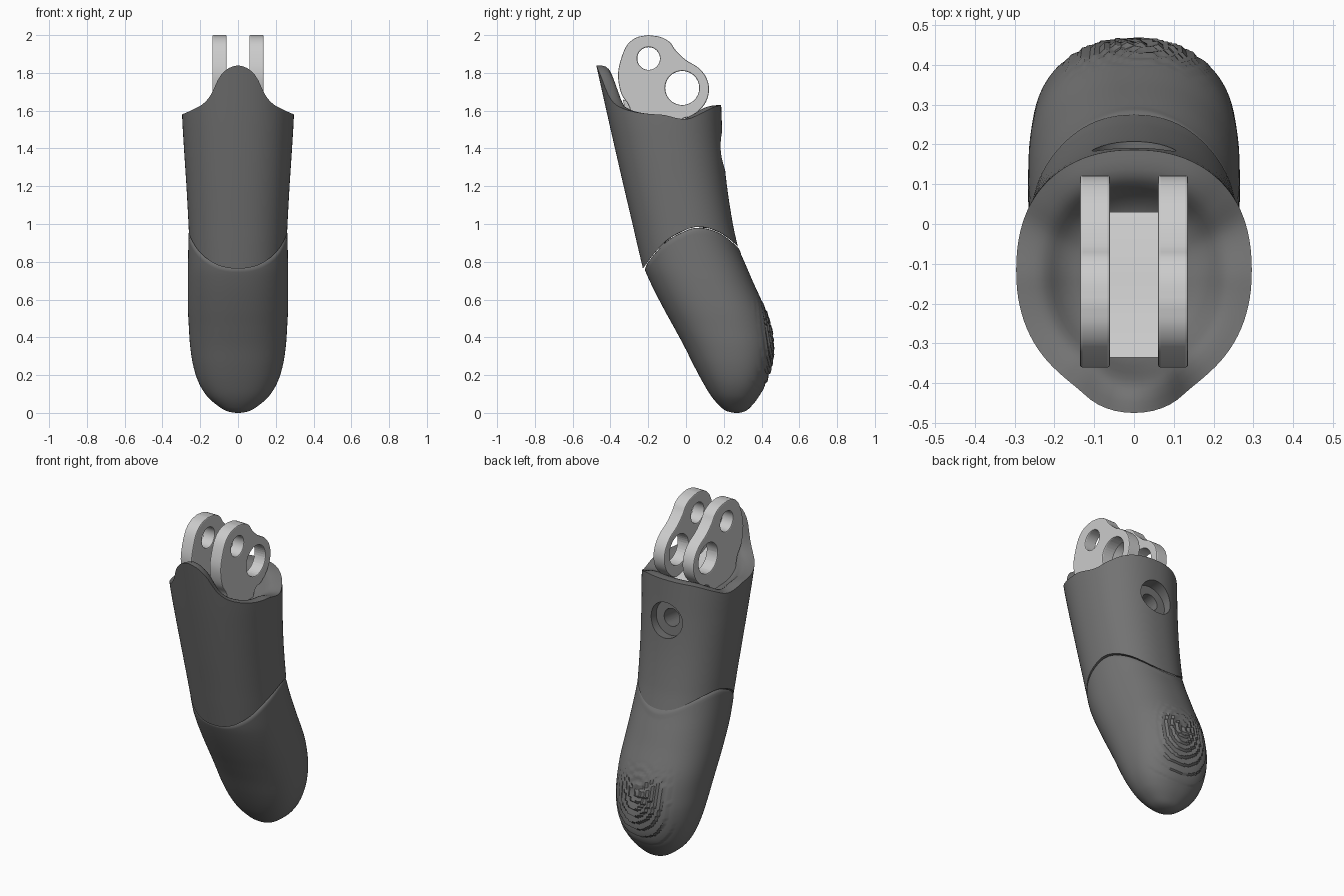
import bpy, bmesh, math
from mathutils import Vector, Matrix

if "Cube" in bpy.data.objects:
    bpy.data.objects.remove(bpy.data.objects["Cube"])

dark = bpy.data.materials.new("dark_shell")
dark.diffuse_color = (0.17, 0.17, 0.17, 1)
dark.use_nodes = True
dark.node_tree.nodes["Principled BSDF"].inputs["Base Color"].default_value = dark.diffuse_color


def curve(pts):
    """Smooth interpolation through (t, value...) rows, clamped at the ends."""
    n = len(pts)

    def slope(i, k):
        a, b = pts[max(i - 1, 0)], pts[min(i + 1, n - 1)]
        return (b[k] - a[k]) / (b[0] - a[0])

    def f(t):
        t = min(max(t, pts[0][0]), pts[-1][0])
        i = next(j for j in range(n - 1) if t <= pts[j + 1][0])
        a, b = pts[i], pts[i + 1]
        h = b[0] - a[0]
        u = (t - a[0]) / h
        out = [a[k] * (1 + 2 * u) * (1 - u) ** 2 + b[k] * u * u * (3 - 2 * u)
               + h * slope(i, k) * u * (1 - u) ** 2 - h * slope(i + 1, k) * u * u * (1 - u)
               for k in range(1, len(a))]
        return out if len(out) > 1 else out[0]
    return f


def section_point(sec, a, z, n=2.25):
    """Point on the superelliptic section at height z."""
    y0, y1, w = sec(z)
    c, s = math.cos(a), math.sin(a)
    x = w * math.copysign(abs(c) ** (2 / n), c)
    y = (y0 + y1) / 2 + (y1 - y0) / 2 * math.copysign(abs(s) ** (2 / n), s)
    return x, y


def rim(sec, a, height, z):
    """Height where the wall at angle a meets the surface height(x, y)."""
    for _ in range(30):
        z = 0.5 * z + 0.5 * height(*section_point(sec, a, z))
    return z


def cap(ring, s, cy, zf):
    return [(p[0] * s, cy + (p[1] - cy) * s, zf(p, cy + (p[1] - cy) * s)) for p in ring]


def finish(ob, angle=40):
    bpy.ops.object.select_all(action='DESELECT')
    ob.select_set(True)
    bpy.context.view_layer.objects.active = ob
    for m in list(ob.modifiers):
        bpy.ops.object.modifier_apply(modifier=m.name)
    bpy.ops.object.shade_smooth_by_angle(angle=math.radians(angle))


def to_object(name, bm, mat=None):
    bmesh.ops.recalc_face_normals(bm, faces=bm.faces)
    me = bpy.data.meshes.new(name)
    bm.to_mesh(me)
    bm.free()
    ob = bpy.data.objects.new(name, me)
    bpy.context.collection.objects.link(ob)
    if mat:
        me.materials.append(mat)
    return ob


def skin(name, rings, mat):
    bm = bmesh.new()
    vs = [[bm.verts.new(p) for p in r] for r in rings]
    n = len(vs[0])
    for a, b in zip(vs, vs[1:]):
        for i in range(n):
            bm.faces.new((a[i], a[(i + 1) % n], b[(i + 1) % n], b[i]))
    bm.faces.new(vs[0])
    bm.faces.new(vs[-1])
    return to_object(name, bm, mat)


def prism(name, prof, x0, x1):
    """Side profile (y, z) extruded across x."""
    bm = bmesh.new()
    f = bm.faces.new([bm.verts.new((x0, y, z)) for y, z in prof])
    r = bmesh.ops.extrude_face_region(bm, geom=[f])
    bmesh.ops.translate(bm, vec=(x1 - x0, 0, 0),
                        verts=[g for g in r['geom'] if isinstance(g, bmesh.types.BMVert)])
    return to_object(name, bm)


def drill(ob, loc, axis, radius, depth):
    bm = bmesh.new()
    q = Vector(axis).to_track_quat('Z', 'Y').to_matrix().to_4x4()
    bmesh.ops.create_cone(bm, cap_ends=True, segments=40, radius1=radius, radius2=radius,
                          depth=depth, matrix=Matrix.Translation(loc) @ q)
    cutter = to_object("cutter", bm)
    cutter.hide_render = True
    m = ob.modifiers.new("hole", 'BOOLEAN')
    m.operation, m.object, m.solver = 'DIFFERENCE', cutter, 'EXACT'
    finish(ob)
    bpy.data.objects.remove(cutter)


# Joint line between the two segments, seen from the side
arch = curve([(-.26, .72), (-.22, .775), (-.18, .83), (-.1, .915), (0, .97), (.06, .985),
              (.13, .975), (.2, .943), (.27, .885), (.3, .85)])

# Fingertip: sections front y, back y, half width
tip_rows = [(0, .27, .27, 0), (.01, .215, .315, .06), (.04, .175, .35, .11), (.09, .133, .388, .165),
            (.16, .09, .425, .208), (.25, .042, .453, .237), (.35, -.008, .463, .253),
            (.45, -.062, .45, .26), (.55, -.117, .42, .265), (.7, -.193, .352, .266),
            (.77, -.222, .322, .265), (.88, -.25, .275, .263), (1, -.275, .235, .26)]
tip_curve = curve([(math.sqrt(r[0]),) + r[1:] for r in tip_rows])
tip_sec = lambda z: tip_curve(math.sqrt(max(z, 0)))


def ridge(x, y, z):
    """Fingerprint ridges on the pad."""
    ax, az = abs(x) / .2, abs(z - .36) / .25
    mask = max(0, 1 - ax ** 4) * max(0, 1 - az ** 4) if ax < 1 and az < 1 and y > .2 else 0
    d = math.hypot(x - .02, (z - .43) / 1.4) + .012 * math.sin(14 * x + 9 * z)
    return mask * .014 * ((d / .034) % 1.0 - .5)


N, ROWS = 128, 120
angles = [2 * math.pi * i / N for i in range(N)]
tops = [rim(tip_sec, a, lambda x, y: arch(y) - .022, .85) for a in angles]
rings = []
for j in range(1, ROWS + 1):
    ring = []
    for a, zt in zip(angles, tops):
        z = zt * (j / ROWS) ** 2
        x, y = section_point(tip_sec, a, z)
        ring.append((x, y + ridge(x, y, z), z))
    rings.append(ring)
rings += [cap(rings[ROWS - 1], s, .03, lambda p, y: arch(y) - d)
          for s, d in ((.985, .012), (.96, .006), (.85, .005), (.65, .005), (.4, .005), (.1, .005))]
finish(skin("fingertip", rings, dark), 35)

# Middle segment
mid_sec = curve([(.7, -.213, .32, .25), (.9, -.26, .27, .258), (1.0, -.283, .248, .262),
                 (1.2, -.33, .217, .273), (1.4, -.376, .197, .286), (1.58, -.417, .188, .296),
                 (1.85, -.477, .18, .298)])
tab = curve([(0, 1.84), (.05, 1.825), (.1, 1.775), (.14, 1.69), (.18, 1.64), (.23, 1.61), (.3, 1.578)])
back = curve([(-.12, 1.578), (0, 1.555), (.08, 1.585), (.15, 1.62), (.19, 1.63)])
top_height = lambda x, y: back(y) if y > -.118 else tab(abs(x))
falloff = curve([(0, 0), (.4, .12), (.55, .25), (.65, .5), (.75, .85), (.85, .98), (1, 1)])

A = 96
angles = [2 * math.pi * i / A for i in range(A)]
ends = [(rim(mid_sec, a, lambda x, y: arch(y), .85), rim(mid_sec, a, top_height, 1.6)) for a in angles]
wall = []
for j in range(41):
    zs = [b + (t - b) * j / 40 for b, t in ends]
    wall.append([(*section_point(mid_sec, a, z), z) for a, z in zip(angles, zs)])
under = [cap(wall[0], s, .03, lambda p, y: arch(y)) for s in (.1, .4, .65, .85, .97)]
dish = [cap(wall[-1], s, -.14, lambda p, y: 1.5 + (p[2] - 1.5) * falloff(s))
        for s in (.97, .92, .85, .8, .75, .7, .65, .58, .5, .35, .1)]
middle = skin("middle_segment", under + wall + dish, dark)

# Counterbored screw hole in the back
axis = Vector((0, 1, .1)).normalized()
drill(middle, Vector((0, .2, 1.39)), axis, .105, .13)
drill(middle, Vector((0, .12, 1.382)), axis, .052, .3)

# Hinge plates with two holes each
outline = [(-.2, 2.0), (-.26, 1.988), (-.31, 1.95), (-.342, 1.88), (-.36, 1.79), (-.343, 1.69),
           (-.3, 1.62), (-.27, 1.5), (-.2, 1.42), (-.08, 1.42), (-.03, 1.545), (.03, 1.57),
           (.08, 1.61), (.112, 1.66), (.122, 1.72), (.105, 1.78), (.062, 1.83), (0, 1.868),
           (-.055, 1.92), (-.085, 1.962), (-.135, 1.99), (-.2, 2.0)]
loop = curve([(i, *p) for i, p in enumerate(outline)])
prof = [loop(i / 4) for i in range(4 * (len(outline) - 1))]
for side, name in ((-1, "left_hinge_plate"), (1, "right_hinge_plate")):
    plate = prism(name, prof, side * .06, side * .136)
    drill(plate, Vector((side * .1, -.198, 1.876)), (1, 0, 0), .06, .3)
    drill(plate, Vector((side * .1, -.02, 1.72)), (1, 0, 0), .09, .3)
    bev = plate.modifiers.new("soft_edges", 'BEVEL')
    bev.width, bev.segments, bev.angle_limit = .012, 2, math.radians(50)
    finish(plate)

# Web joining the plates
web = prism("hinge_web", [(-.335, 1.66), (-.24, 1.62), (-.14, 1.595), (0, 1.565), (.03, 1.55),
                          (.02, 1.45), (-.28, 1.45)], -.07, .07)
finish(web)
